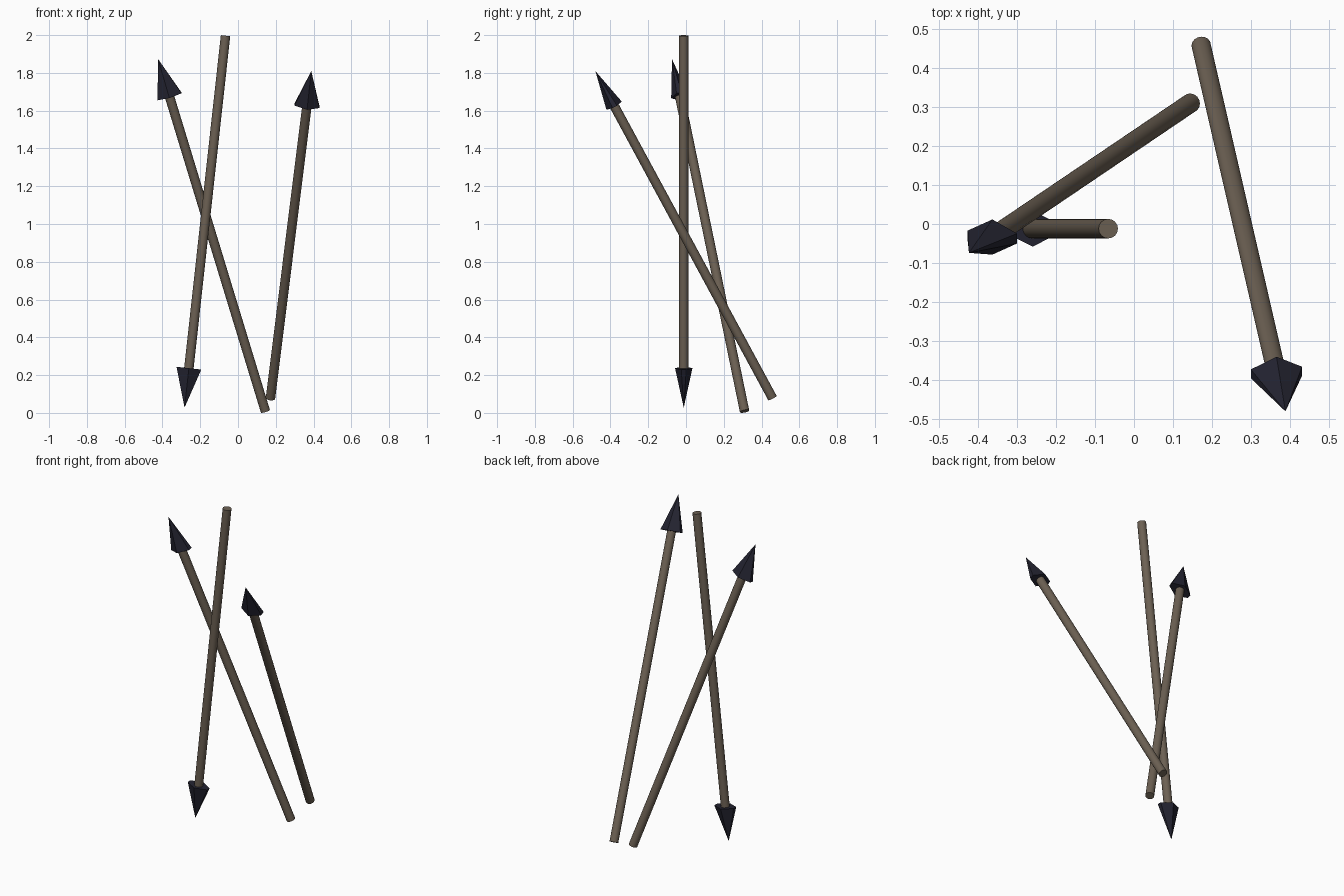
import bpy
import bmesh
from math import cos, sin, pi
from mathutils import Vector

if "Cube" in bpy.data.objects:
    bpy.data.objects.remove(bpy.data.objects["Cube"])


def material(name, color):
    m = bpy.data.materials.new(name)
    m.diffuse_color = (*color, 1)
    m.use_nodes = True
    m.node_tree.nodes["Principled BSDF"].inputs["Base Color"].default_value = m.diffuse_color
    return m


wood = material("brown wood", (0.15, 0.118, 0.087))
stone = material("dark stone", (0.017, 0.017, 0.03))

SHAFT_R, HEAD_LEN = 0.025, 0.21
# Flattened hexagonal section of the head (width, thickness)
HEAD = [(0.066, -0.013), (0.066, 0.013), (0, 0.046),
        (-0.066, 0.013), (-0.066, -0.013), (0, -0.046)]


def finish(bm, name, mat):
    bmesh.ops.recalc_face_normals(bm, faces=bm.faces)
    me = bpy.data.meshes.new(name)
    bm.to_mesh(me)
    bm.free()
    me.materials.append(mat)
    ob = bpy.data.objects.new(name, me)
    bpy.context.collection.objects.link(ob)
    return ob


def arrow(label, tail, tip):
    tail, tip = Vector(tail), Vector(tip)
    d = (tip - tail).normalized()
    u = (Vector((1, 0, 0)) - d * d.x).normalized()
    v = d.cross(u)
    neck = tip - d * HEAD_LEN

    # Round shaft, ending just inside the head
    bm = bmesh.new()
    circle = [(SHAFT_R * cos(2 * pi * i / 16), SHAFT_R * sin(2 * pi * i / 16))
              for i in range(16)]
    rings = [[bm.verts.new(c + u * a + v * b) for a, b in circle]
             for c in (tail, neck + d * 0.01)]
    for i in range(16):
        j = (i + 1) % 16
        side = bm.faces.new((rings[0][i], rings[0][j], rings[1][j], rings[1][i]))
        side.smooth = True
    for ring in rings:
        cap = bm.faces.new(ring)
        for e in cap.edges:
            e.smooth = False
    finish(bm, label + "_shaft", wood)

    # Faceted pointed head
    bm = bmesh.new()
    base = [bm.verts.new(neck + u * a + v * b) for a, b in HEAD]
    point = bm.verts.new(tip)
    bm.faces.new(base)
    for i in range(6):
        bm.faces.new((base[i], base[(i + 1) % 6], point))
    finish(bm, label + "_head", stone)


arrow("left_arrow", (0.145, 0.31, 0.009), (-0.423, -0.074, 1.873))
arrow("right_arrow", (0.172, 0.458, 0.078), (0.388, -0.48, 1.81))
arrow("downward_arrow", (-0.066, -0.012, 1.997), (-0.283, -0.012, 0.028))
